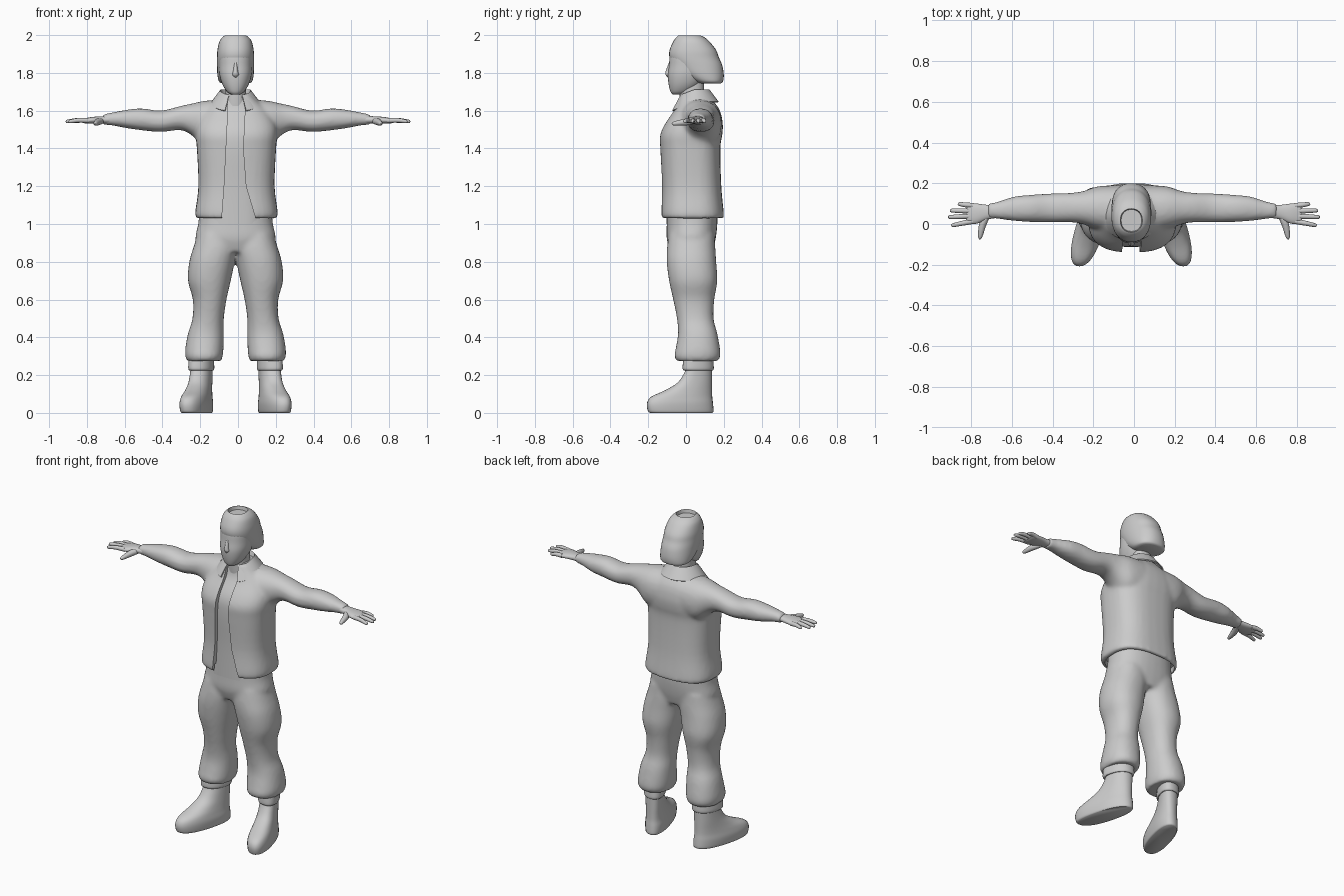
import bpy, bmesh, math
from mathutils import Vector

if "Cube" in bpy.data.objects:
    bpy.data.objects.remove(bpy.data.objects["Cube"])

CX = -0.013  # centre line of the figure
SIDES = (1, -1)


def spline(rows, n=4):
    """Catmull-Rom interpolation through rows of numbers."""
    out = []
    for i in range(len(rows) - 1):
        a, b, c, d = (rows[max(0, min(len(rows) - 1, i + k))] for k in (-1, 0, 1, 2))
        for j in range(n):
            t = j / n
            out.append(tuple(0.5 * (2 * q + (r - p) * t + (2 * p - 5 * q + 4 * r - s) * t * t
                                    + (3 * q - p - 3 * r + s) * t ** 3)
                             for p, q, r, s in zip(a, b, c, d)))
    return out + [rows[-1]]


def oval(a0, a1, b0, b1, power=0.85, n=32):
    pts = []
    for i in range(n):
        c, s = math.cos(2 * math.pi * i / n), math.sin(2 * math.pi * i / n)
        u = math.copysign(abs(c) ** power, c)
        v = math.copysign(abs(s) ** power, s)
        pts.append(((a0 + a1) / 2 + (a1 - a0) / 2 * u, (b0 + b1) / 2 + (b1 - b0) / 2 * v))
    return pts


def loft(bm, rings, cap=True, closed=True):
    vs = [[bm.verts.new(p) for p in r] for r in rings]
    n = len(vs[0])
    for a, b in zip(vs, vs[1:]):
        for i in range(n if closed else n - 1):
            j = (i + 1) % n
            bm.faces.new((a[i], a[j], b[j], b[i]))
    if cap:
        bm.faces.new(vs[0][::-1])
        bm.faces.new(vs[-1])


def upright(bm, rows, power=0.85, smooth=4):
    """Rows are z, x0, x1, y0, y1."""
    rows = spline(rows, smooth) if smooth else rows
    loft(bm, [[(x, y, r[0]) for x, y in oval(*r[1:], power)] for r in rows])


def sideways(bm, rows, side, power=0.9):
    """Rows are x, y0, y1, z0, z1."""
    loft(bm, [[(r[0] * side, y, z) for y, z in oval(*r[1:], power, 24)] for r in spline(rows)])


def tube(bm, pts, radii):
    path = spline([(*p, r) for p, r in zip(pts, radii)])
    d = (Vector(pts[-1]) - Vector(pts[0])).normalized()
    u = d.cross(Vector((0, 0, 1))).normalized()
    w = d.cross(u)
    loft(bm, [[Vector(q[:3]) + q[3] * (u * c + w * s) for c, s in oval(-1, 1, -1, 1, 1, 12)]
              for q in path])


def apply(ob, kind, **props):
    m = ob.modifiers.new(kind.title(), kind)
    for k, v in props.items():
        setattr(m, k, v)
    bpy.context.view_layer.objects.active = ob
    bpy.ops.object.modifier_apply(modifier=m.name)


def shade(ob, angle=45):
    bpy.ops.object.select_all(action='DESELECT')
    ob.select_set(True)
    bpy.context.view_layer.objects.active = ob
    bpy.ops.object.shade_smooth_by_angle(angle=math.radians(angle))


def finish(name, bm, x=CX, blend=False):
    bmesh.ops.recalc_face_normals(bm, faces=bm.faces[:])
    me = bpy.data.meshes.new(name)
    bm.to_mesh(me)
    bm.free()
    ob = bpy.data.objects.new(name, me)
    ob.location.x = x
    bpy.context.collection.objects.link(ob)
    if blend:  # fuse overlapping volumes into one soft surface
        apply(ob, 'REMESH', mode='VOXEL', voxel_size=0.011)
        apply(ob, 'SMOOTH', factor=0.5, iterations=7)
    shade(ob)
    return ob


def sym(rows):
    """z, half width, y0, y1 to z, x0, x1, y0, y1."""
    return [(z, -w, w, a, b) for z, w, a, b in rows]


# Jacket: torso and sleeves fused together
bm = bmesh.new()
upright(bm, sym([(1.03, .212, -.13, .2), (1.06, .219, -.135, .2), (1.2, .202, -.128, .187),
                 (1.4, .21, -.137, .182), (1.47, .217, -.138, .192), (1.53, .21, -.112, .195),
                 (1.6, .17, -.065, .18), (1.65, .115, -.045, .145), (1.69, .08, -.03, .11)]), .75)
for s in SIDES:
    sideways(bm, [(.08, -.05, .19, 1.4, 1.66), (.17, -.03, .185, 1.41, 1.652),
                  (.24, -.002, .162, 1.472, 1.637), (.3, .008, .153, 1.497, 1.624),
                  (.4, .008, .15, 1.487, 1.6), (.5, .01, .143, 1.496, 1.612),
                  (.58, .015, .135, 1.507, 1.605), (.66, .025, .11, 1.522, 1.59),
                  (.71, .03, .1, 1.525, 1.58)], s)
jacket = finish("jacket", bm, blend=True)
jacket.location.x = -.008

# Front opening and hollow hem
bm = bmesh.new()
loft(bm, [[(a, -.3, z), (b, -.3, z), (b, y, z), (a, y, z)] for z, a, b, y in
          [(1.0, -.075, .115, -.07), (1.2, -.06, .055, -.075), (1.4, -.05, .04, -.08),
           (1.5, -.045, .045, -.065), (1.6, -.04, .05, -.01), (1.75, -.04, .05, .03)]])
opening = finish("opening_cutter", bm)
bm = bmesh.new()
upright(bm, sym([(.95, .2, -.117, .185), (1.07, .2, -.117, .185)]), .75, 0)
hem = finish("hem_cutter", bm)
for cutter in (opening, hem):
    cutter.hide_render = True
    apply(jacket, 'BOOLEAN', object=cutter, operation='DIFFERENCE', solver='EXACT')
    bpy.data.objects.remove(cutter)
shade(jacket)

# Shirt under the jacket
bm = bmesh.new()
upright(bm, sym([(1.0, .17, -.102, .16), (1.2, .17, -.104, .16), (1.4, .17, -.113, .15),
                 (1.5, .16, -.1, .15), (1.6, .12, -.04, .13), (1.67, .065, -.025, .09)]), .75)
finish("shirt", bm)

# Folded collar
bm = bmesh.new()
rings = [[], [], []]
for i in range(33):
    t = .4 + (2 * math.pi - .8) * i / 32
    f = max(0, math.cos(t))
    for ring, r, z, drop in zip(rings, (.07, .08, .125), (1.675, 1.708, 1.645), (.04, .03, .05)):
        ring.append((r * math.sin(t) * (1 + .15 * f), .045 - r * math.cos(t), z - drop * f))
loft(bm, rings, cap=False, closed=False)
collar = finish("collar", bm)
apply(collar, 'SOLIDIFY', thickness=.008, offset=0)
shade(collar)

# Trousers: hips and legs fused together
bm = bmesh.new()
upright(bm, sym([(.85, .17, -.08, .14), (.92, .212, -.102, .157), (1.0, .198, -.102, .166),
                 (1.09, .19, -.1, .166)]), .85)
for s in SIDES:
    rows = [(.275, .075, .258, -.05, .17), (.3, .068, .266, -.062, .182),
            (.34, .064, .266, -.055, .18), (.42, .062, .252, -.042, .166),
            (.5, .062, .228, -.048, .146), (.6, .048, .226, -.068, .15),
            (.7, .025, .252, -.09, .166), (.8, .004, .245, -.102, .16),
            (.88, -.015, .222, -.1, .155), (.95, .0, .2, -.09, .15)]
    upright(bm, [(z, s * a, s * b, c, d) for z, a, b, c, d in rows], .9)
finish("trousers", bm, blend=True)

# Boots turned outward, and sock cuffs
for name, rows in (
    ("boots", [(0, .062, -.19, .14), (.01, .068, -.202, .146), (.05, .071, -.207, .143),
               (.085, .066, -.185, .139), (.12, .06, -.11, .138), (.16, .056, -.045, .138),
               (.21, .054, -.01, .138), (.24, .054, 0, .138)]),
    ("sock_cuffs", [(.225, .058, -.012, .142), (.235, .063, -.018, .147),
                    (.27, .062, -.016, .145), (.32, .058, -.01, .14)])):
    bm = bmesh.new()
    for s in SIDES:
        loft(bm, [[(s * (.18 + x - .27 * (y - .07)), y, r[0])
                   for x, y in oval(-r[1], r[1], r[2], r[3], .85)] for r in spline(rows)])
    finish(name, bm)

# Hands: palm, four fingers, thumb
bm = bmesh.new()
for s in SIDES:
    sideways(bm, [(.67, .03, .095, 1.53, 1.575), (.72, .022, .094, 1.532, 1.57),
                  (.77, .002, .1, 1.531, 1.567), (.81, .0, .1, 1.533, 1.56),
                  (.825, .008, .093, 1.538, 1.555)], s)
    for base, tip, end in ((.09, .098, .865), (.064, .066, .903), (.039, .034, .912), (.013, -.006, .897)):
        tube(bm, [(s * .79, base, 1.547), (s * (.79 + end) / 2, (base + tip) / 2, 1.549),
                  (s * (end - .008), tip, 1.543), (s * end, tip, 1.542)], (.013, .012, .009, .003))
    tube(bm, [(s * .72, .045, 1.547), (s * .742, 0, 1.54), (s * .755, -.06, 1.532),
              (s * .758, -.075, 1.53)], (.016, .018, .011, .003))
finish("hands", bm, x=0)

# Neck
bm = bmesh.new()
upright(bm, sym([(1.58, .062, -.03, .1), (1.7, .056, -.035, .095), (1.8, .056, -.03, .1)]))
finish("neck", bm)

# Face with a small nose
bm = bmesh.new()
upright(bm, sym([(1.685, .022, -.07, -.01), (1.7, .045, -.082, .03), (1.74, .07, -.092, .08),
                 (1.79, .085, -.096, .11), (1.84, .088, -.09, .12), (1.9, .088, -.084, .12),
                 (1.95, .075, -.06, .1)]), .9)
upright(bm, sym([(1.776, .008, -.096, -.07), (1.79, .018, -.108, -.07), (1.81, .013, -.107, -.07),
                 (1.86, .008, -.088, -.06)]), 1)
finish("face", bm)

# Bobbed hair with a dished crown
bm = bmesh.new()
upright(bm, sym([(1.745, .07, .07, .185), (1.755, .088, .04, .196), (1.79, .096, -.02, .2),
                 (1.84, .098, -.065, .192), (1.88, .098, -.087, .175), (1.92, .096, -.087, .16),
                 (1.965, .086, -.068, .125), (1.988, .07, -.052, .098), (1.999, .054, -.04, .075)]), .9)
crown = [f for f in bm.faces if len(f.verts) > 4 and f.calc_center_median().z > 1.9]
for inset, dz in ((.008, 0), (.004, -.022)):
    bmesh.ops.inset_region(bm, faces=crown, thickness=inset)
    bmesh.ops.translate(bm, verts=crown[0].verts[:], vec=(0, 0, dz))
finish("hair", bm)
